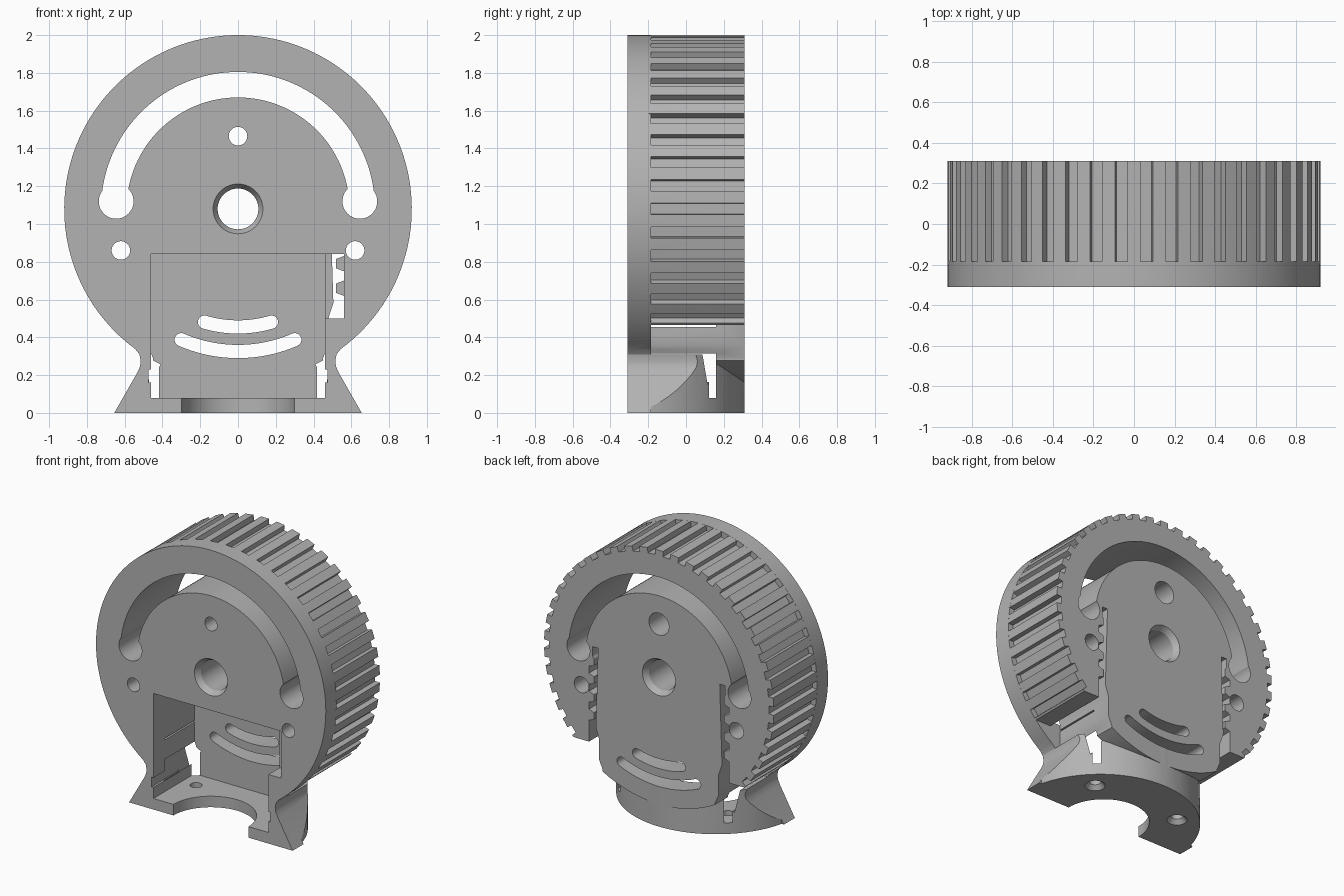
import bpy, bmesh
from math import sin, cos, pi, radians, atan2

if "Cube" in bpy.data.objects:
    bpy.data.objects.remove(bpy.data.objects["Cube"])

HUB = 1.08                     # height of the wheel axis
R = 0.92                       # wheel radius
FRONT, STEP, WALL, BACK = -0.31, -0.185, 0.16, 0.31

grey = bpy.data.materials.new("plain_grey")
grey.use_nodes = True
grey.diffuse_color = (0.45, 0.45, 0.45, 1)
grey.node_tree.nodes["Principled BSDF"].inputs["Base Color"].default_value = (0.45, 0.45, 0.45, 1)


def finish(name, bm):
    bmesh.ops.recalc_face_normals(bm, faces=bm.faces)
    mesh = bpy.data.meshes.new(name)
    bm.to_mesh(mesh)
    bm.free()
    mesh.materials.append(grey)
    ob = bpy.data.objects.new(name, mesh)
    bpy.context.collection.objects.link(ob)
    return ob


def prism(name, pts, y0, y1):
    """Extrude an x-z outline along y."""
    bm = bmesh.new()
    face = bm.faces.new([bm.verts.new((x, y0, z)) for x, z in pts])
    new = bmesh.ops.extrude_face_region(bm, geom=[face])["geom"]
    bmesh.ops.translate(bm, vec=(0, y1 - y0, 0),
                        verts=[v for v in new if isinstance(v, bmesh.types.BMVert)])
    return finish(name, bm)


def box(name, x0, x1, y0, y1, z0, z1):
    return prism(name, [(x0, z0), (x1, z0), (x1, z1), (x0, z1)], y0, y1)


def turned(name, x, c, lo, hi, r0, r1, axis="Y", n=48):
    """Cylinder or cone along y (c is height) or z (c is depth)."""
    bm = bmesh.new()
    rings = []
    for r, t in ((r0, lo), (r1, hi)):
        ring = []
        for i in range(n):
            u, v = x + r * cos(2 * pi * i / n), c + r * sin(2 * pi * i / n)
            ring.append(bm.verts.new((u, t, v) if axis == "Y" else (u, v, t)))
        rings.append(ring)
        bm.faces.new(ring)
    for i in range(n):
        j = (i + 1) % n
        bm.faces.new((rings[0][i], rings[0][j], rings[1][j], rings[1][i]))
    return finish(name, bm)


def arc(r, a0, a1, n=32):
    return [(r * cos(radians(a0 + (a1 - a0) * i / n)),
             HUB + r * sin(radians(a0 + (a1 - a0) * i / n))) for i in range(n + 1)]


def apply(ob, tool, op="DIFFERENCE"):
    mod = ob.modifiers.new("shape", "BOOLEAN")
    mod.operation, mod.object, mod.solver = op, tool, "EXACT"
    dg = bpy.context.evaluated_depsgraph_get()
    mesh = bpy.data.meshes.new_from_object(ob.evaluated_get(dg))
    ob.modifiers.clear()
    ob.data = mesh
    bpy.data.objects.remove(tool)


def mirrored(pts, s):
    return [(s * x, z) for x, z in pts]


# Front flange running down into the flared foot
neck = [(0.655, 0), (0.535, 0.21), (0.519, 0.245), (0.515, 0.275),
        (0.522, 0.31), (0.543, 0.337)]
a = -50.8
body = prism("pulley_body", neck + arc(R, a, 180 - a, 120) + mirrored(neck, -1)[::-1],
             FRONT, STEP)

# Toothed drum behind the flange, smooth along the bottom
TEETH = 46
rim = []
for k in range(TEETH):
    mid = 2 * pi * (k + 0.5) / TEETH + pi / 2
    low = sin(mid) < -0.69
    for off, r in ((-0.033, R), (-0.031, 0.882), (0.031, 0.882), (0.033, R)):
        r = R if low else r
        rim.append((r * cos(mid + off), HUB + r * sin(mid + off)))
drum = prism("drum", rim, STEP - 0.01, BACK)

# Belt clamp slots beside the centre block, with the rim cut off below
for s in (1, -1):
    side = [(0.487, 1.16), (0.53, 1.16)]
    for z in (1.05, 0.92, 0.79, 0.66):
        side += [(0.53 if z > 1 else 0.56, z + 0.04), (0.52, z + 0.025),
                 (0.52, z - 0.025), (0.56, z - 0.04)]
    side += [(0.56, 0.465), (1.1, 0.465), (1.1, 0.1), (0.45, 0.1),
             (0.45, 0.29), (0.478, 0.355), (0.478, 0.5), (0.505, 0.58)]
    apply(drum, prism("clamp_cut", mirrored(side, s), STEP, 0.5))

# Foot with a rounded back and a notch on either side
foot = prism("foot", neck[:5] + mirrored(neck[:5], -1)[::-1], -0.27, 0.4)
apply(foot, turned("round_back", 0, -0.345, -0.1, 0.5, 0.656, 0.656, "Z", 96), "INTERSECT")
for s in (1, -1):
    notch = [(0.41, 0.256), (0.468, 0.15), (0.497, 0.33), (0.43, 0.33)]
    apply(foot, prism("notch_cut", mirrored(notch, s), STEP, 0.5))
apply(body, drum, "UNION")
apply(body, foot, "UNION")

# Front pocket, side window, wall slits and small side grooves
apply(body, box("pocket", -0.46, 0.46, -0.5, WALL, 0.08, 0.84))
apply(body, box("window", 0.45, 0.56, -0.5, STEP + 0.001, 0.5, 0.84))
apply(body, box("slit", -0.57, 0.57, STEP, WALL - 0.001, 0.454, 0.466))
apply(body, box("groove", -0.475, 0.475, -0.5, -0.01, 0.16, 0.23))

# Long arched slot with round ends
apply(body, prism("arch_slot", arc(0.725, 4, 176, 64) + arc(0.59, 176, 4, 64), -0.5, 0.5))
for s in (1, -1):
    apply(body, turned("slot_end", s * 0.645, 1.12, -0.5, 0.5, 0.092, 0.092))

# Two short curved slots through the back wall
for r, half in ((0.625, 16.5), (0.755, 23.5)):
    w = 0.035
    pts = arc(r + w, -90 - half, -90 + half)
    for end, start in ((-90 + half, 0), (-90 - half, 180)):
        cx, cz = r * cos(radians(end)), HUB + r * sin(radians(end))
        cap = [(cx + w * cos(radians(end + start + t)), cz + w * sin(radians(end + start + t)))
               for t in range(20, 180, 20)]
        pts += cap
        if start == 0:
            pts += arc(r - w, -90 + half, -90 - half)
    apply(body, prism("curved_slot", pts, 0.05, 0.5))

# Axle bore with chamfers, and bolt holes with wide back seats
apply(body, turned("bore", 0, HUB, -0.5, 0.5, 0.108, 0.108))
apply(body, turned("bore_front", 0, HUB, FRONT - 0.01, FRONT + 0.04, 0.138, 0.108))
apply(body, turned("bore_back", 0, HUB, BACK - 0.04, BACK + 0.01, 0.108, 0.138))
for x, z, seat in ((0, 1.465, 0.08), (0.62, 0.86, 0.058), (-0.62, 0.86, 0.058)):
    apply(body, turned("bolt_hole", x, z, -0.5, 0.5, 0.049, 0.049))
    apply(body, turned("bolt_seat", x, z, 0.1, 0.5, seat, seat))

# Half-round opening in the floor and two countersunk foot holes
apply(body, turned("floor_opening", 0, FRONT, -0.1, 0.085, 0.3, 0.3, "Z", 64))
for s in (1, -1):
    apply(body, turned("foot_hole", s * 0.35, 0.02, -0.1, 0.1, 0.04, 0.04, "Z"))
    apply(body, turned("foot_sink", s * 0.35, 0.02, -0.01, 0.03, 0.075, 0.04, "Z"))

bpy.ops.object.select_all(action="DESELECT")
body.select_set(True)
bpy.context.view_layer.objects.active = body
bpy.ops.object.shade_smooth_by_angle(angle=radians(25))
